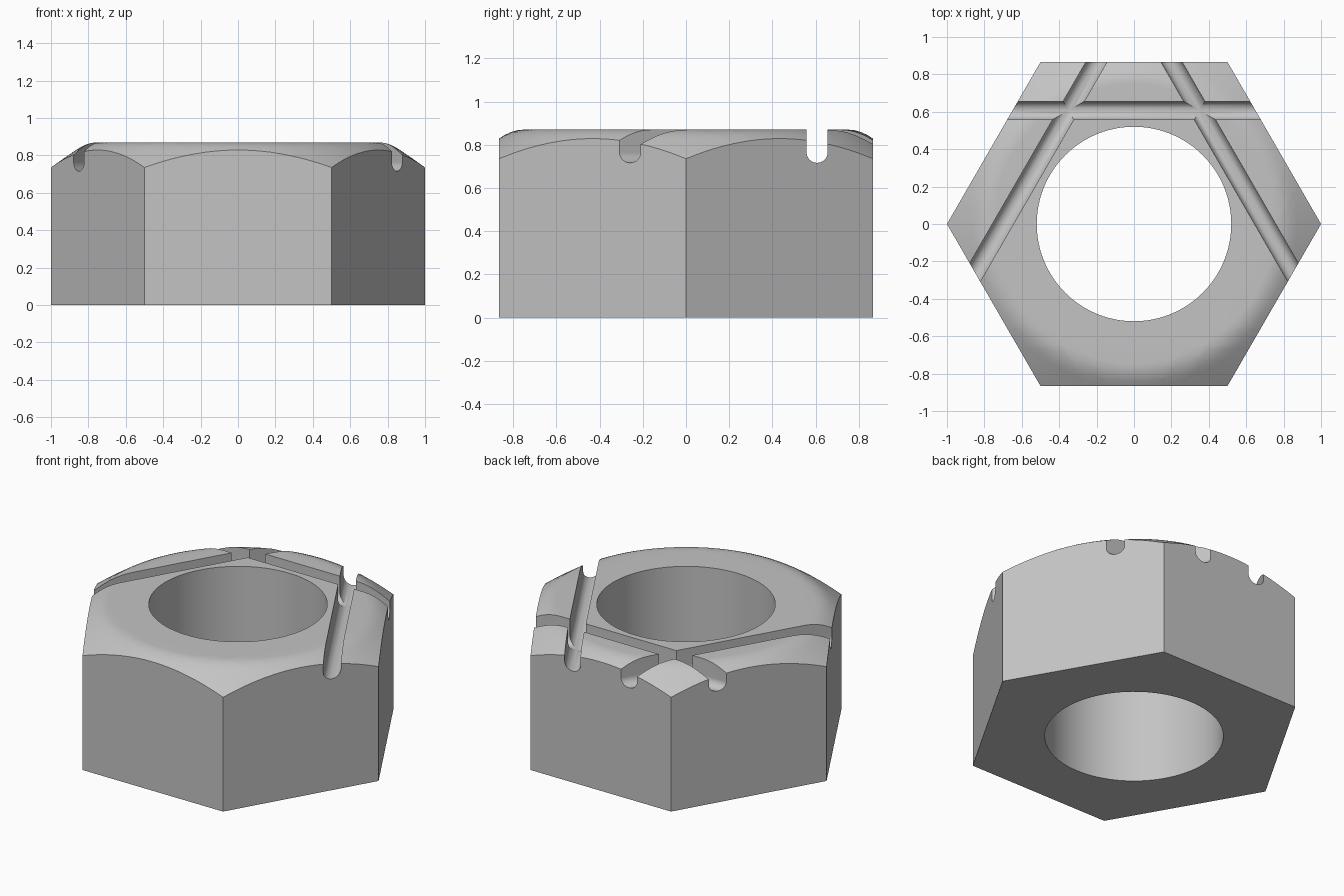
import bpy
import bmesh
from math import cos, sin, pi, radians
from mathutils import Matrix, Vector

cube = bpy.data.objects.get("Cube")
if cube:
    bpy.data.objects.remove(cube, do_unlink=True)

HEIGHT = 0.87
BORE = 0.52
GROOVE_DIST = 0.607
GROOVE_R = 0.049
GROOVE_Z = 0.765

steel = bpy.data.materials.new("grey steel")
steel.use_nodes = True
grey = (0.55, 0.55, 0.55, 1)
steel.diffuse_color = grey
steel.node_tree.nodes["Principled BSDF"].inputs["Base Color"].default_value = grey


def make_object(name, bm):
    bmesh.ops.recalc_face_normals(bm, faces=bm.faces)
    mesh = bpy.data.meshes.new(name)
    bm.to_mesh(mesh)
    bm.free()
    mesh.materials.append(steel)
    obj = bpy.data.objects.new(name, mesh)
    bpy.context.collection.objects.link(obj)
    return obj


def extrude(name, points, vector, matrix=Matrix()):
    """Solid made by sweeping a flat outline along a vector."""
    bm = bmesh.new()
    face = bm.faces.new([bm.verts.new(p) for p in points])
    swept = bmesh.ops.extrude_face_region(bm, geom=[face], use_keep_orig=True)
    moved = [g for g in swept["geom"] if isinstance(g, bmesh.types.BMVert)]
    bmesh.ops.translate(bm, verts=moved, vec=vector)
    bm.transform(matrix)
    return make_object(name, bm)


def lathe(name, profile, steps):
    """Ring made by turning a closed (radius, z) profile around z."""
    bm = bmesh.new()
    rings = []
    for i in range(steps):
        a = 2 * pi * i / steps
        rings.append([bm.verts.new((r * cos(a), r * sin(a), z)) for r, z in profile])
    n = len(profile)
    for i in range(steps):
        a, b = rings[i], rings[(i + 1) % steps]
        for j in range(n):
            k = (j + 1) % n
            bm.faces.new((a[j], b[j], b[k], a[k]))
    return make_object(name, bm)


def combine(obj, cutter, operation):
    mod = obj.modifiers.new("cut", "BOOLEAN")
    mod.operation = operation
    mod.solver = "EXACT"
    mod.object = cutter
    bpy.context.view_layer.objects.active = obj
    bpy.ops.object.modifier_apply(modifier=mod.name)
    bpy.data.objects.remove(cutter, do_unlink=True)


# Bored, chamfered ring
nut = lathe("hex_nut", [
    (BORE, 0), (BORE, HEIGHT), (0.75, HEIGHT), (0.78, 0.867), (0.81, 0.859),
    (0.84, 0.845), (0.87, 0.826), (0.94, 0.778), (1.1, 0.664), (1.1, 0)], 96)

# Six flat sides
hexagon = [(cos(i * pi / 3), sin(i * pi / 3), -0.2) for i in range(6)]
combine(nut, extrude("hex_sides", hexagon, Vector((0, 0, 1.4))), "INTERSECT")

# Six crossing round-bottomed grooves
arc = [pi + pi * i / 12 for i in range(13)]
outline = [(-1.5, GROOVE_DIST + GROOVE_R * cos(a), GROOVE_Z + GROOVE_R * sin(a)) for a in arc]
outline += [(-1.5, GROOVE_DIST + GROOVE_R, 1.1), (-1.5, GROOVE_DIST - GROOVE_R, 1.1)]
for i in range(6):
    turn = Matrix.Rotation(i * pi / 3, 4, "Z")
    combine(nut, extrude("groove_cutter", outline, Vector((3, 0, 0)), turn), "DIFFERENCE")

# Smooth curved faces, keep hard edges
bpy.ops.object.select_all(action="DESELECT")
nut.select_set(True)
bpy.context.view_layer.objects.active = nut
bpy.ops.object.shade_smooth_by_angle(angle=radians(28))
weighted = nut.modifiers.new("weighted normals", "WEIGHTED_NORMAL")
weighted.keep_sharp = True
